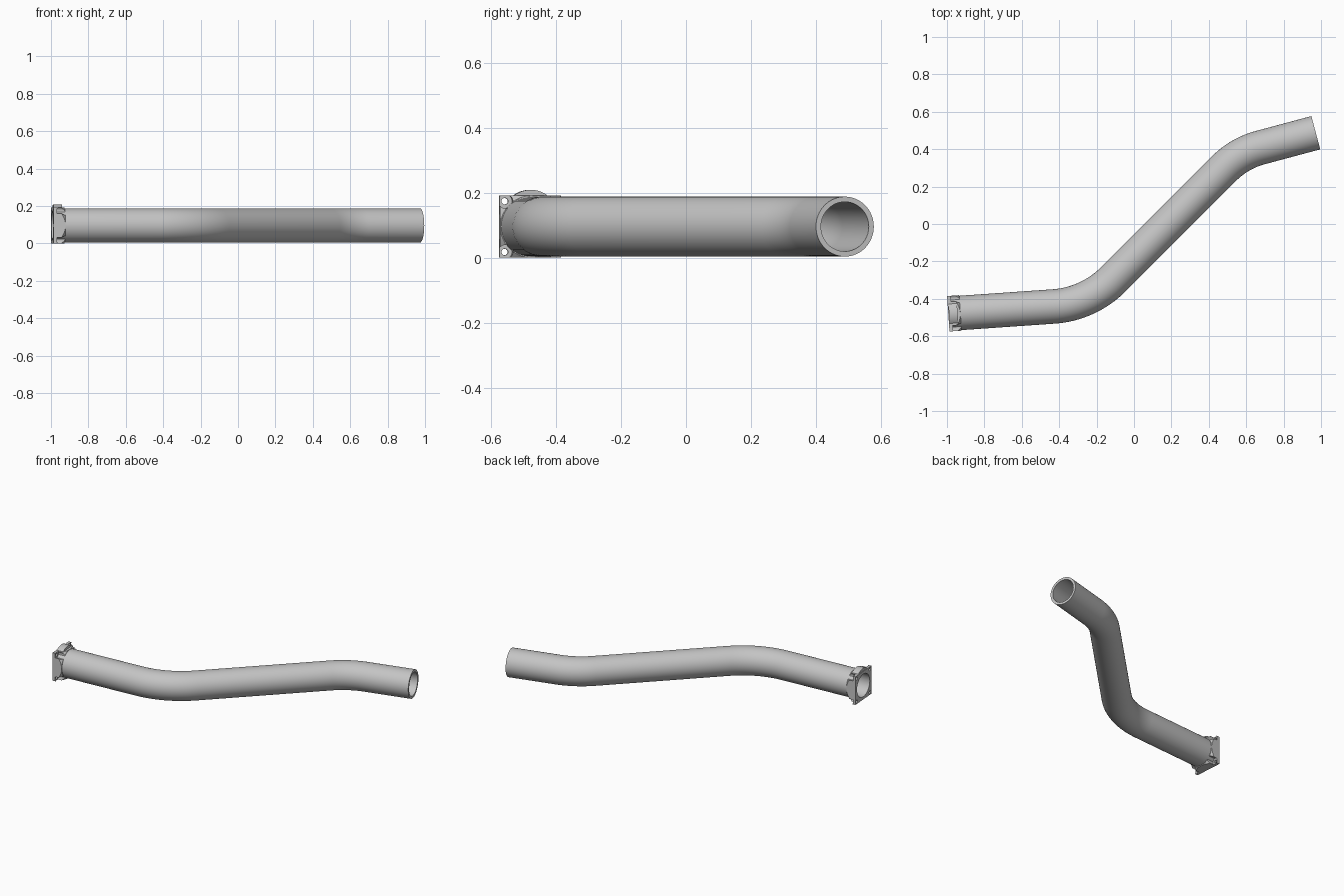
import bpy, bmesh, math
from mathutils import Vector, Matrix

cube = bpy.data.objects.get("Cube")
if cube:
    bpy.data.objects.remove(cube)

grey = bpy.data.materials.new("plain grey")
grey.use_nodes = True
colour = (0.55, 0.55, 0.55, 1)
grey.diffuse_color = colour
grey.node_tree.nodes["Principled BSDF"].inputs["Base Color"].default_value = colour

AXIS_Z = 0.096
OUTER, INNER = 0.092, 0.076
SIDES = 64


def make_object(name, bm):
    bmesh.ops.recalc_face_normals(bm, faces=bm.faces)
    mesh = bpy.data.meshes.new(name)
    bm.to_mesh(mesh)
    bm.free()
    mesh.materials.append(grey)
    ob = bpy.data.objects.new(name, mesh)
    bpy.context.collection.objects.link(ob)
    return ob


def smooth(ob):
    bpy.ops.object.select_all(action='DESELECT')
    ob.select_set(True)
    bpy.context.view_layer.objects.active = ob
    bpy.ops.object.shade_smooth_by_angle(angle=math.radians(30))


def rod(name, x0, x1, r0, r1, y=0, z=0):
    """Round bar or cone along x, in flange coordinates."""
    bm = bmesh.new()
    place = Matrix.Translation(((x0 + x1) / 2, y, z)) @ Matrix.Rotation(math.pi / 2, 4, 'Y')
    bmesh.ops.create_cone(bm, cap_ends=True, segments=SIDES, radius1=r0, radius2=r1,
                          depth=x1 - x0, matrix=place)
    return make_object(name, bm)


def combine(target, tool, operation):
    mod = target.modifiers.new(tool.name, 'BOOLEAN')
    mod.operation, mod.object, mod.solver = operation, tool, 'EXACT'
    bpy.context.view_layer.objects.active = target
    bpy.ops.object.modifier_apply(modifier=mod.name)
    bpy.data.objects.remove(tool)


# Centre line: straight runs joined by two circular bends
start, end = Vector((-0.993, -0.480)), Vector((0.972, 0.488))
corners = [(Vector((-0.243, -0.428)), 0.50), (Vector((0.5635, 0.3785)), 0.43)]
stops = [start] + [c for c, r in corners] + [end]
first_dir = (stops[1] - start).normalized()
path = [(start + first_dir * 0.02, first_dir)]
for i, (corner, radius) in enumerate(corners):
    d0 = (corner - stops[i]).normalized()
    d1 = (stops[i + 2] - corner).normalized()
    bend = math.atan2(d0.x * d1.y - d0.y * d1.x, d0.dot(d1))
    p = corner - d0 * radius * math.tan(abs(bend) / 2)
    side = Vector((-d0.y, d0.x)) * math.copysign(1, bend)
    for k in range(17):
        a = abs(bend) * k / 16
        pos = p + d0 * radius * math.sin(a) + side * radius * (1 - math.cos(a))
        path.append((pos, d0 * math.cos(a) + side * math.sin(a)))
path.append((end, (end - stops[-2]).normalized()))

# Bent pipe with outer and inner walls, closed by end rims
bm = bmesh.new()


def ring(pos, direction, radius):
    across = Vector((-direction.y, direction.x, 0))
    centre = Vector((pos.x, pos.y, AXIS_Z))
    verts = []
    for k in range(SIDES):
        a = math.tau * k / SIDES
        verts.append(bm.verts.new(centre + across * radius * math.cos(a)
                                  + Vector((0, 0, radius * math.sin(a)))))
    return verts


loops = [ring(p, d, OUTER) for p, d in path]
loops += [ring(p, d, INNER) for p, d in reversed(path)]
for i, a in enumerate(loops):
    b = loops[(i + 1) % len(loops)]
    for k in range(SIDES):
        n = (k + 1) % SIDES
        bm.faces.new((a[k], a[n], b[n], b[k]))
smooth(make_object("bent_pipe", bm))

# Square mounting flange, its outer corners trimmed by a cone
HALF, THICK = 0.095, 0.065
bm = bmesh.new()
bmesh.ops.create_cube(bm, size=1, matrix=Matrix.Translation((THICK / 2, 0, 0))
                      @ Matrix.Diagonal((THICK, 2 * HALF, 2 * HALF, 1)))
flange = make_object("mounting_flange", bm)
combine(flange, rod("corner_trim", -0.01, THICK + 0.001, 0.165, 0.094), 'INTERSECT')

# Rounded boss rising above the top edge
combine(flange, rod("top_boss", 0.004, 0.05, 0.085, 0.085, z=0.028), 'UNION')

# Screw holes with open recesses behind the corner lugs
for y in (-0.078, 0.078):
    for z in (-0.078, 0.078):
        combine(flange, rod("recess", 0.018, 0.1, 0.022, 0.022, y, z), 'DIFFERENCE')
        combine(flange, rod("screw_hole", -0.05, 0.1, 0.010, 0.010, y, z), 'DIFFERENCE')

# Through bore
combine(flange, rod("bore", -0.05, 0.1, INNER, INNER), 'DIFFERENCE')
flange.location = (start.x, start.y, AXIS_Z)
flange.rotation_euler.z = math.atan2(first_dir.y, first_dir.x)
smooth(flange)
